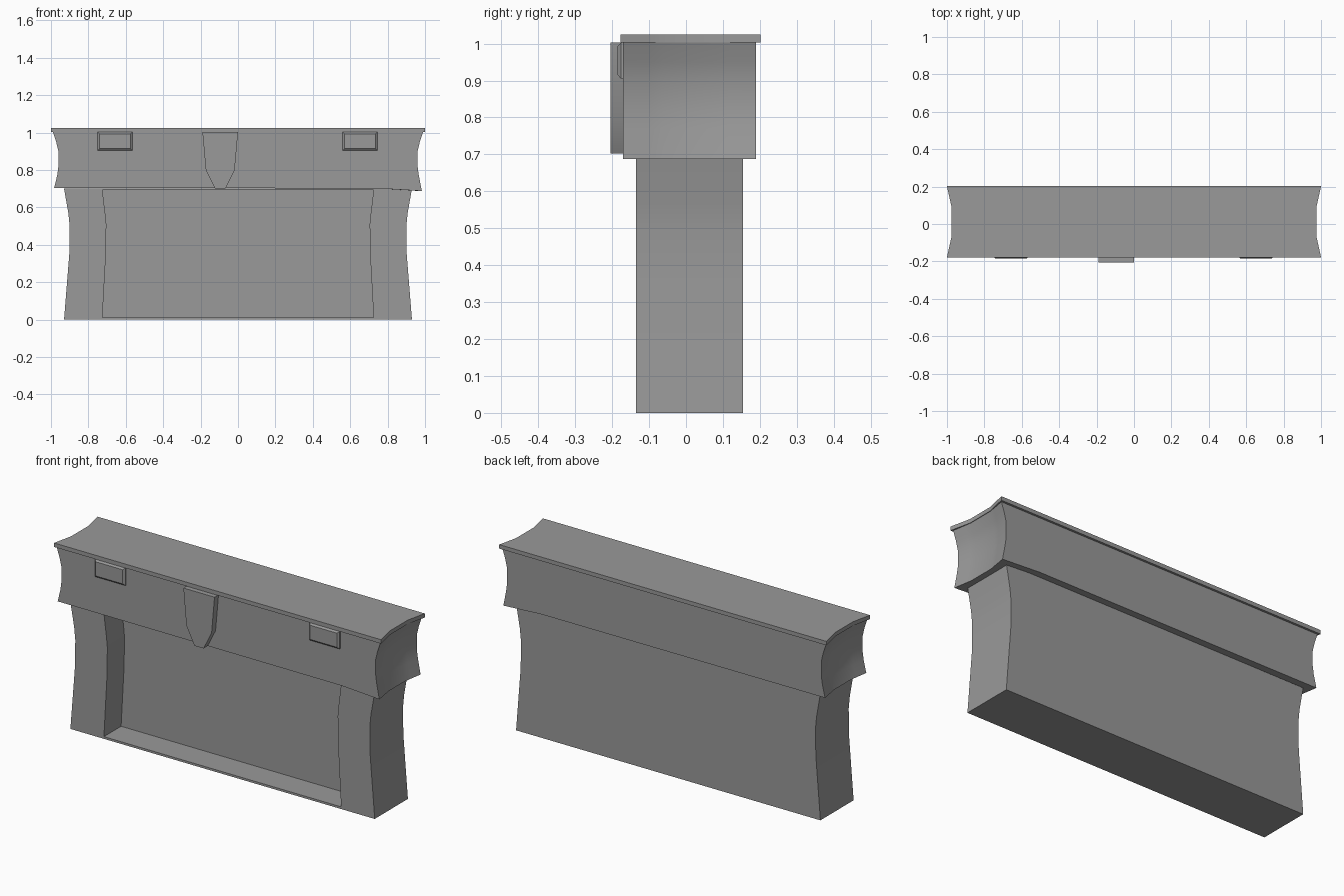
import bpy
import bmesh
import math

old = bpy.data.objects.get("Cube")
if old:
    bpy.data.objects.remove(old, do_unlink=True)

stone = bpy.data.materials.new("stone grey")
stone.use_nodes = True
GREY = (0.32, 0.32, 0.32, 1)
stone.diffuse_color = GREY
stone.node_tree.nodes["Principled BSDF"].inputs["Base Color"].default_value = GREY


def loft(name, rings):
    """Skin matching (y, [(x, z), ...]) outlines in order and cap both ends."""
    bm = bmesh.new()
    loops = [[bm.verts.new((x, y, z)) for x, z in pts] for y, pts in rings]
    for a, b in zip(loops, loops[1:]):
        for i in range(len(a)):
            j = (i + 1) % len(a)
            bm.faces.new((a[i], a[j], b[j], b[i]))
    bm.faces.new(loops[0])
    bm.faces.new(loops[-1])
    bmesh.ops.recalc_face_normals(bm, faces=bm.faces)
    mesh = bpy.data.meshes.new(name)
    bm.to_mesh(mesh)
    bm.free()
    obj = bpy.data.objects.new(name, mesh)
    bpy.context.collection.objects.link(obj)
    mesh.materials.append(stone)
    bpy.ops.object.select_all(action='DESELECT')
    obj.select_set(True)
    bpy.context.view_layer.objects.active = obj
    bpy.ops.object.shade_smooth_by_angle(angle=math.radians(25))
    return obj


def mirrored(side):
    """Close a right-hand edge, listed bottom to top, with its mirror image."""
    return side + [(-x, z) for x, z in reversed(side)]


def rect(x0, x1, z0, z1, inset=0):
    return [(x0 + inset, z0 + inset), (x1 - inset, z0 + inset),
            (x1 - inset, z1 - inset), (x0 + inset, z1 - inset)]


# Waisted body with a deep recess in the front
outer = mirrored([(0.93, 0), (0.902, 0.35), (0.9, 0.5), (0.907, 0.57), (0.93, 0.7)])
inner = mirrored([(0.725, 0.012), (0.707, 0.34), (0.704, 0.51), (0.71, 0.57), (0.725, 0.692)])
loft("body", [(0.155, outer), (-0.135, outer), (-0.135, inner), (0.015, inner)])


# Header whose ends are hollowed both in height and in depth
def header_outline(inset):
    side = [(0.983, 0.688), (0.967, 0.77), (0.96, 0.82),
            (0.96, 0.9), (0.972, 0.95), (0.99, 1.004)]
    right = [(x - inset, z) for x, z in side]
    left = [(-x, max(z, 0.704)) for x, z in reversed(right)]
    return right + left + [(0.75, 0.702)]


hollow = [(0, 0), (0.2, 0.012), (0.3, 0.018), (0.7, 0.018), (0.8, 0.012), (1, 0)]
loft("header", [(-0.17 + 0.36 * t, header_outline(d)) for t, d in hollow])

# Thin cap slab following the hollow ends
loft("cap", [(-0.178 + 0.38 * t, rect(-1 + 1.4 * d, 1 - 1.4 * d, 1.003, 1.025))
             for t, d in hollow])

# Tapered keystone, set slightly off centre
key_x = -0.095
key = [(key_x + x, z) for x, z in
       mirrored([(0.028, 0.702), (0.077, 0.8), (0.095, 1.003)])]
loft("keystone", [(-0.16, key), (-0.205, key)])

# Two chamfered blocks under the cap
for name, x0 in (("right_block", -0.75), ("left_block", 0.56)):
    edge = (x0, x0 + 0.185, 0.905, 1.003)
    loft(name, [(-0.16, rect(*edge)), (-0.176, rect(*edge)),
                (-0.185, rect(*edge, inset=0.01))])
